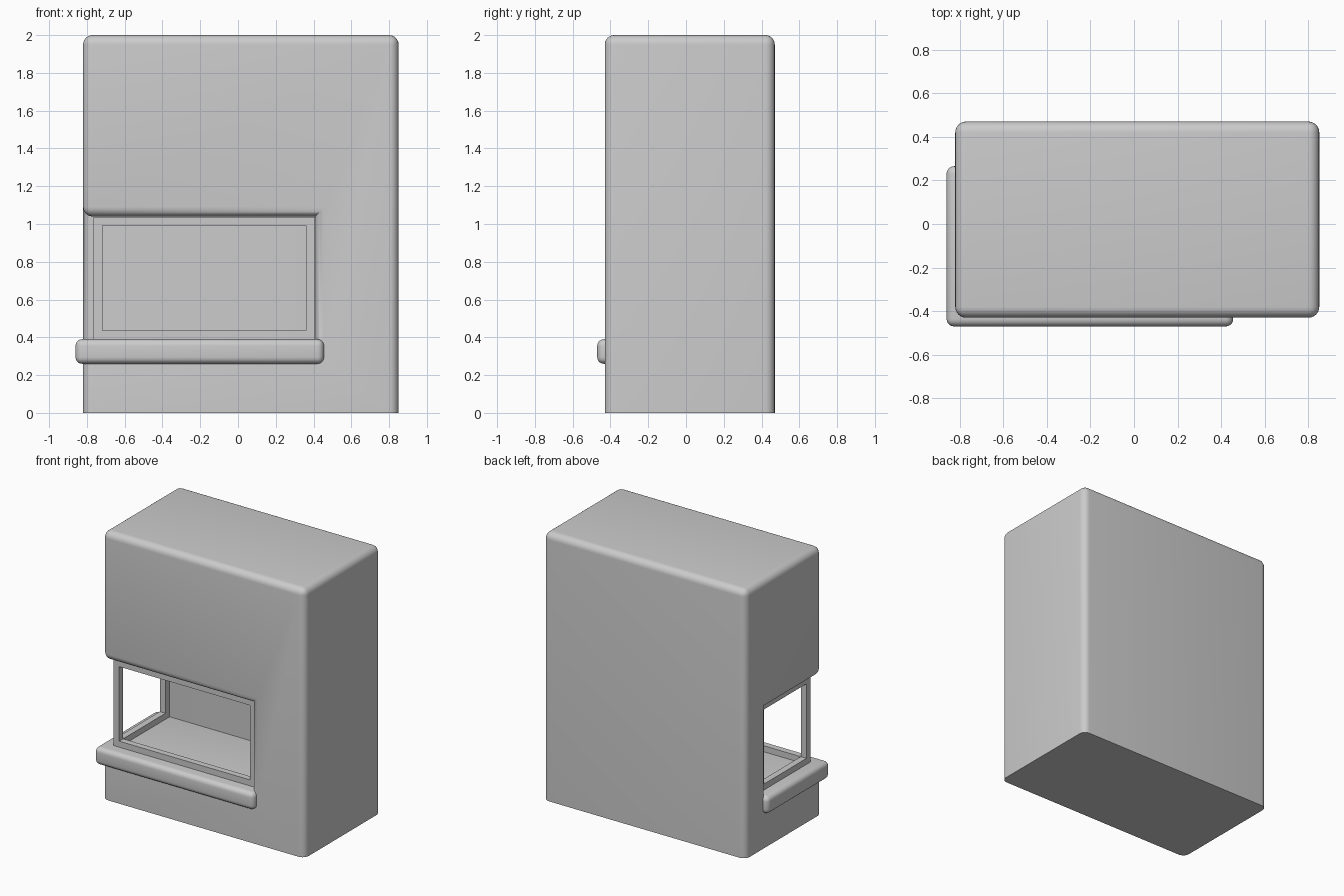
import bpy
import bmesh
from math import radians
from mathutils import Vector

cube = bpy.data.objects.get("Cube")
if cube:
    bpy.data.objects.remove(cube, do_unlink=True)

# One plaster grey for everything
grey = bpy.data.materials.new("plaster_grey")
grey.use_nodes = True
colour = (0.6, 0.6, 0.6, 1)
grey.diffuse_color = colour
for node in grey.node_tree.nodes:
    if node.type == 'BSDF_PRINCIPLED':
        node.inputs["Base Color"].default_value = colour


def box(name, low, high):
    """Axis-aligned box between two corners."""
    low, high = Vector(low), Vector(high)
    bm = bmesh.new()
    bmesh.ops.create_cube(bm, size=1)
    for v in bm.verts:
        v.co = (low + high) / 2 + v.co * (high - low)
    mesh = bpy.data.meshes.new(name)
    bm.to_mesh(mesh)
    bm.free()
    obj = bpy.data.objects.new(name, mesh)
    bpy.context.collection.objects.link(obj)
    mesh.materials.append(grey)
    return obj


def activate(obj):
    bpy.ops.object.select_all(action='DESELECT')
    obj.select_set(True)
    bpy.context.view_layer.objects.active = obj


def round_edges(obj, radius, segments, keep_base=False):
    """Round the convex edges; the ones lying on the ground may stay sharp."""
    bm = bmesh.new()
    bm.from_mesh(obj.data)
    edges = [e for e in bm.edges
             if e.is_convex and e.calc_face_angle(0) > 0.5
             and not (keep_base and all(v.co.z < 0.01 for v in e.verts))]
    bmesh.ops.bevel(bm, geom=edges, offset=radius, segments=segments,
                    profile=0.5, affect='EDGES', clamp_overlap=True)
    bm.to_mesh(obj.data)
    bm.free()
    activate(obj)
    bpy.ops.object.shade_smooth_by_angle(angle=radians(35))


# Chimney body with a firebox cut through the front and one side
body = box("chimney_body", (-0.82, -0.43, 0), (0.85, 0.47, 2))
cutter = box("firebox_cutter", (-1.2, -0.8, 0.33), (0.41, 0.22, 1.04))
cut = body.modifiers.new("firebox", 'BOOLEAN')
cut.operation = 'DIFFERENCE'
cut.solver = 'EXACT'
cut.object = cutter
activate(body)
bpy.ops.object.modifier_apply(modifier=cut.name)
bpy.data.objects.remove(cutter, do_unlink=True)
round_edges(body, 0.05, 6, keep_base=True)

# Hearth slab that forms the firebox floor and the protruding ledge
hearth = box("hearth_ledge", (-0.86, -0.47, 0.26), (0.455, 0.265, 0.39))
round_edges(hearth, 0.035, 5)

# Window frame wrapping the corner: three posts, two pairs of rails
T = 0.047
X0, X1, Y0, Y1, Z0, Z1 = -0.765, 0.408, -0.375, 0.218, 0.388, 1.038
for name, x, y in (("corner_post", X0, Y0), ("front_end_post", X1 - T, Y0),
                   ("side_end_post", X0, Y1 - T)):
    box(name, (x, y, Z0), (x + T, y + T, Z1))
for level, z in (("lower", Z0), ("upper", Z1 - T)):
    box(level + "_front_rail", (X0 + T, Y0, z), (X1 - T, Y0 + T, z + T))
    box(level + "_side_rail", (X0, Y0 + T, z), (X0 + T, Y1 - T, z + T))
